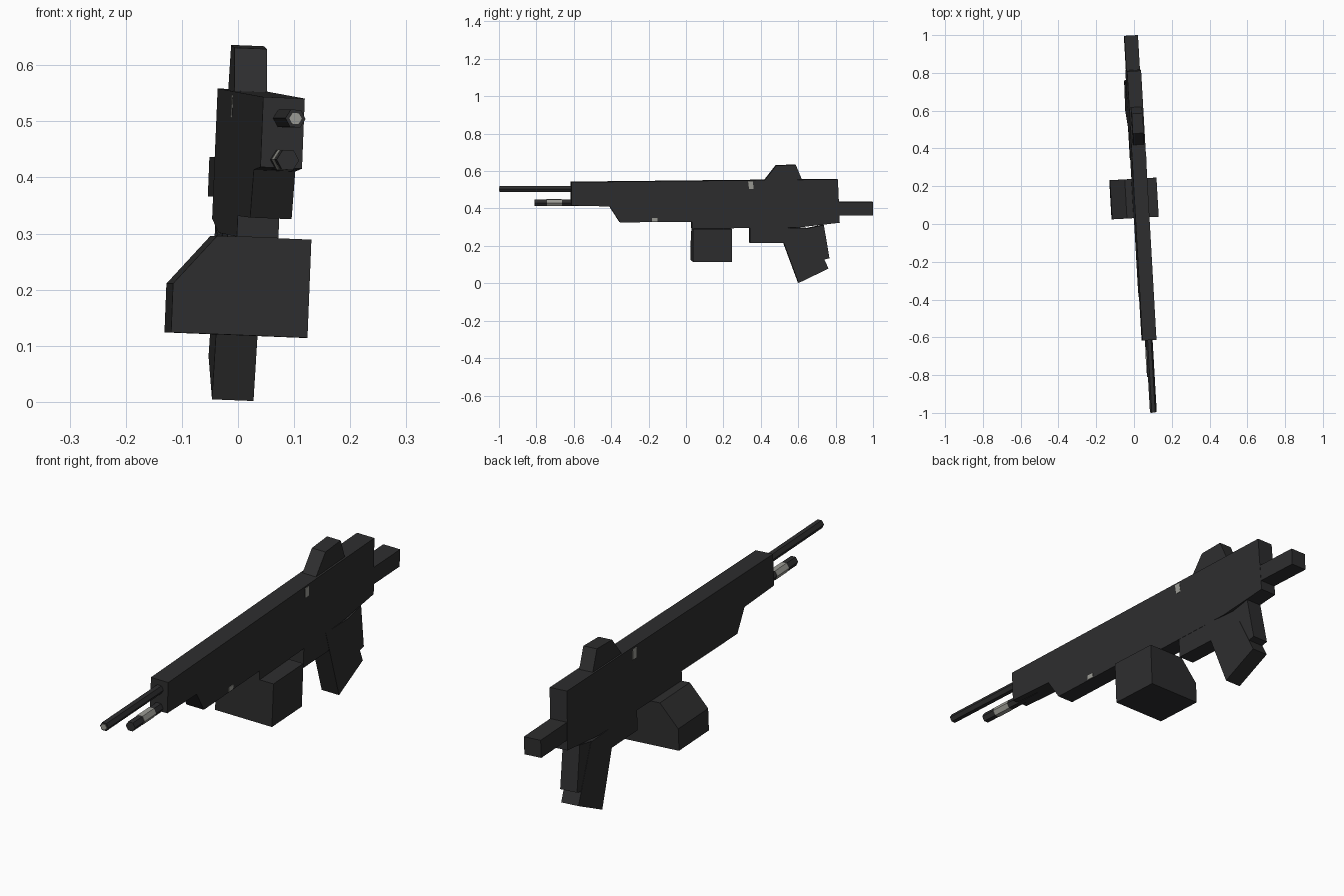
import bpy, bmesh, math
from mathutils import Matrix, Vector

cube = bpy.data.objects.get("Cube")
if cube:
    bpy.data.objects.remove(cube, do_unlink=True)

# The whole model is yawed and rolled by a few degrees
YAW, ROLL, CENTRE, MID = 0.0575, 0.04, 0.037, 0.3
TILT = Matrix(((1, -YAW, ROLL, CENTRE - ROLL * MID),
               (YAW, 1, 0, 0),
               (-ROLL, 0, 1, 0),
               (0, 0, 0, 1)))


def material(name, colour):
    mat = bpy.data.materials.new(name)
    mat.use_nodes = True
    mat.diffuse_color = colour
    mat.node_tree.nodes["Principled BSDF"].inputs["Base Color"].default_value = colour
    return mat


DARK = material("charcoal", (0.027, 0.027, 0.028, 1))
GREY = material("warm grey", (0.33, 0.33, 0.30, 1))


def prism(name, start, end, mat=DARK):
    """Solid between two matching outlines."""
    bm = bmesh.new()
    a = [bm.verts.new(TILT @ Vector(p)) for p in start]
    b = [bm.verts.new(TILT @ Vector(p)) for p in end]
    bm.faces.new(a)
    bm.faces.new(b[::-1])
    for i in range(len(a)):
        j = (i + 1) % len(a)
        bm.faces.new((a[i], b[i], b[j], a[j]))
    bmesh.ops.recalc_face_normals(bm, faces=bm.faces)
    mesh = bpy.data.meshes.new(name)
    bm.to_mesh(mesh)
    bm.free()
    mesh.materials.append(mat)
    obj = bpy.data.objects.new(name, mesh)
    bpy.context.collection.objects.link(obj)
    return obj


def slab(name, profile, half, mat=DARK, x=0.0):
    """Side profile (y, z) given a thickness across x."""
    return prism(name, [(x - half, y, z) for y, z in profile],
                 [(x + half, y, z) for y, z in profile], mat)


def tube(name, y0, y1, z, radius, sides, mat=DARK):
    ring = [(radius * math.cos(math.tau * i / sides),
             z + radius * math.sin(math.tau * i / sides)) for i in range(sides)]
    return prism(name, [(x, y0, h) for x, h in ring], [(x, y1, h) for x, h in ring], mat)


def box(y0, y1, z0, z1):
    return [(y0, z0), (y1, z0), (y1, z1), (y0, z1)]


# Main body, sight and stock
slab("body", [(-0.615, 0.542), (0.81, 0.557), (0.82, 0.325), (0.60, 0.30), (0.03, 0.293),
              (0.03, 0.33), (-0.355, 0.327), (-0.41, 0.412), (-0.615, 0.417)], 0.037)
slab("sight", [(0.41, 0.54), (0.48, 0.63), (0.585, 0.635), (0.625, 0.54)], 0.029)
slab("stock", box(0.78, 0.998, 0.365, 0.435), 0.036)

# Underside parts
slab("trigger_block", box(0.34, 0.53, 0.217, 0.31), 0.036)
slab("grip", [(0.49, 0.30), (0.60, 0.003), (0.76, 0.08), (0.66, 0.295)], 0.037)
slab("grip_back", [(0.60, 0.285), (0.735, 0.313), (0.765, 0.135), (0.66, 0.11)], 0.036)

# Wide box hanging under the body, with one slanted shoulder
outline = [(-0.072, 0.293), (0.096, 0.293), (0.096, 0.118), (-0.147, 0.118), (-0.147, 0.205)]
prism("under_box", [(x, 0.033, z) for x, z in outline], [(x, 0.24, z) for x, z in outline])

# Twin tubes with a grey band and tip
tube("upper_tube", -0.996, -0.60, 0.505, 0.018, 6)
tube("upper_tube_tip", -0.999, -0.996, 0.505, 0.012, 6, GREY)
tube("lower_tube", -0.81, -0.40, 0.431, 0.020, 6)
tube("lower_tube_band", -0.745, -0.665, 0.431, 0.021, 6, GREY)

# Small grey marks on the sides
for side, label in ((1, "left"), (-1, "right")):
    slab("side_mark_" + label, [(0.33, 0.545), (0.355, 0.545), (0.36, 0.505), (0.335, 0.505)],
         0.001, GREY, side * 0.0375)
slab("lower_mark", box(-0.185, -0.155, 0.331, 0.35), 0.001, GREY, 0.0375)
